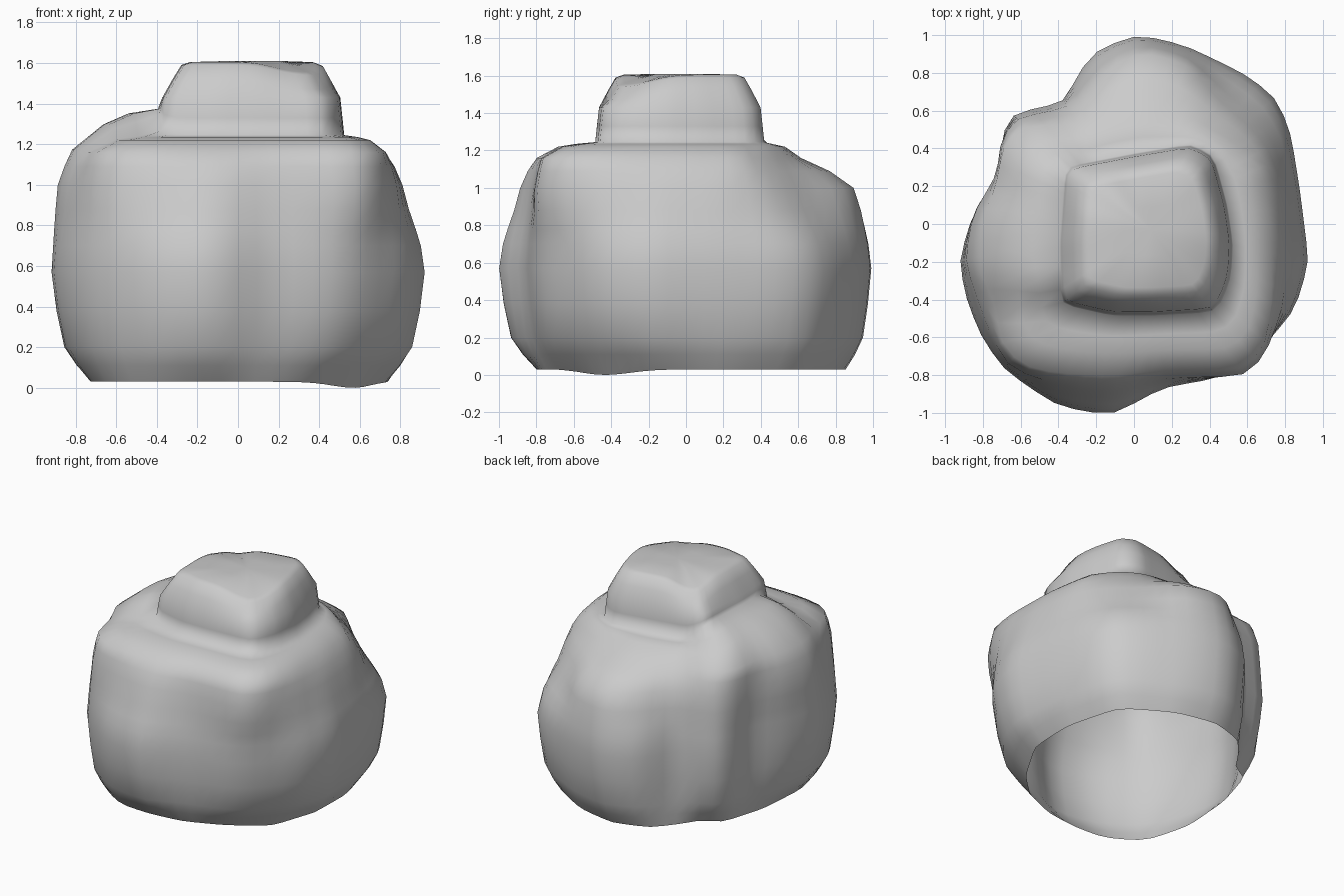
import bpy, bmesh, math
from mathutils import Vector

if "Cube" in bpy.data.objects:
    bpy.data.objects.remove(bpy.data.objects["Cube"])

SIDES = 60

# Cross-section outlines (x, y), counter-clockwise
BASE = [(.73, -.15), (.74, .2), (.63, .6), (.3, .8), (0, .86), (-.25, .78), (-.4, .6),
        (-.46, .49), (-.6, .43), (-.7, .1), (-.73, -.3), (-.64, -.64), (-.4, -.79),
        (-.15, -.8), (.1, -.77), (.35, -.66), (.57, -.44)]
BELLY = [(.92, -.2), (.87, .2), (.82, .5), (.75, .66), (.6, .78), (.27, .94), (.02, 1),
         (-.23, .9), (-.37, .64), (-.64, .58), (-.7, .46), (-.7, .27), (-.85, .05),
         (-.92, -.2), (-.88, -.4), (-.8, -.6), (-.68, -.77), (-.4, -.96), (-.12, -1.01),
         (.15, -.86), (.4, -.82), (.53, -.78), (.65, -.68), (.85, -.45)]
UPPER = [(.82, -.15), (.79, .2), (.71, .42), (.6, .54), (.48, .64), (.28, .87), (.04, .94),
         (-.14, .85), (-.3, .66), (-.4, .61), (-.62, .57), (-.71, .45), (-.72, .27),
         (-.86, .05), (-.9, -.2), (-.84, -.38), (-.77, -.57), (-.66, -.77), (-.35, -.87),
         (-.1, -.9), (.15, -.82), (.4, -.81), (.58, -.81), (.69, -.71), (.79, -.45)]
SHELF = [(.72, 0), (.67, .3), (.49, .46), (.3, .57), (.05, .62), (-.15, .58), (-.32, .52),
         (-.6, .52), (-.69, .42), (-.73, .2), (-.81, 0), (-.82, -.25), (-.74, -.4),
         (-.7, -.63), (-.6, -.75), (-.4, -.79), (-.1, -.8), (.2, -.77), (.57, -.77),
         (.69, -.67), (.73, -.4)]
BLOCK = [(.49, .1), (.42, .36), (.3, .42), (0, .37), (-.36, .3), (-.39, -.1),
         (-.38, -.42), (-.12, -.48), (.1, -.48), (.44, -.46), (.51, -.28), (.52, -.1)]


def radius(poly, angle):
    """Distance from the axis to the outline in one direction."""
    d = Vector((math.cos(angle), math.sin(angle)))
    best = 0
    for a, b in zip(poly, poly[1:] + poly[:1]):
        a, e = Vector(a), Vector(b) - Vector(a)
        den = d.x * e.y - d.y * e.x
        if abs(den) < 1e-9:
            continue
        t = (a.x * e.y - a.y * e.x) / den
        s = (a.x * d.y - a.y * d.x) / den
        if t > 0 and -1e-6 <= s <= 1 + 1e-6:
            best = max(best, t)
    return best


def section(poly):
    """Evenly spaced, slightly rounded radii of an outline."""
    r = [radius(poly, 2 * math.pi * i / SIDES) for i in range(SIDES)]
    return [.15 * r[i - 1] + .7 * r[i] + .15 * r[(i + 1) % SIDES] for i in range(SIDES)]


def step(a, b, v):
    t = min(1, max(0, (v - a) / (b - a)))
    return t * t * (3 - 2 * t)


base, belly, upper, shelf, block = map(section, (BASE, BELLY, UPPER, SHELF, BLOCK))

# height, two outlines, blend, scale about the block axis, strength of the raised left ledge
LEVELS = [(.02, base, belly, 0, 1, 0), (.11, base, belly, .38, 1, 0),
          (.2, base, belly, .7, 1, 0), (.38, base, belly, .9, 1, 0),
          (.57, belly, upper, 0, 1.005, 0), (.7, belly, upper, .15, 1, 0),
          (.78, belly, upper, .4, 1, 0),
          (.88, belly, upper, .75, 1, 0), (1.0, upper, shelf, .08, 1, 0),
          (1.09, upper, shelf, .5, 1, 0), (1.16, upper, shelf, 1, 1, .1),
          (1.22, shelf, block, .36, 1, .6), (1.235, shelf, block, .65, 1, .9),
          (1.245, shelf, block, 1, 1.01, 1), (1.33, shelf, block, 1, .99, .55),
          (1.43, shelf, block, 1, .965, 0), (1.52, shelf, block, 1, .86, 0),
          (1.59, shelf, block, 1, .77, 0), (1.605, shelf, block, 1, .68, 0),
          (1.61, shelf, block, 1, .3, 0)]
AXIS = Vector((.09, -.03))

# Boulder body, shelf and top block lofted as one skin, open underneath
bm = bmesh.new()
rings = []
for z, first, second, mix, scale, ledge in LEVELS:
    ring = []
    for i in range(SIDES):
        a = 2 * math.pi * i / SIDES
        r = first[i] * (1 - mix) + second[i] * mix
        p = Vector((r * math.cos(a), r * math.sin(a)))
        p = AXIS + (p - AXIS) * scale
        lift = .13 * ledge * step(-.2, -.4, p.x) * step(-.46, -.3, p.y) * step(.5, .25, p.y)
        # the rim dips to the ground at the front right
        if z < .05:
            lift += .01 - .03 * max(0, math.cos(a + .65)) ** 20
        # two opposite corners of the block top sit lower
        if z > 1.5:
            lift -= .05 * step(.3, .7, scale) * abs(math.cos(a + math.pi / 4)) ** 10
        ring.append(bm.verts.new((p.x, p.y, z + lift)))
    rings.append(ring)
for low, high in zip(rings, rings[1:]):
    for i in range(SIDES):
        j = (i + 1) % SIDES
        bm.faces.new((low[i], low[j], high[j], high[i]))
# Flat top
tip = bm.verts.new((AXIS.x, AXIS.y, 1.61))
for i in range(SIDES):
    bm.faces.new((rings[-1][i], rings[-1][(i + 1) % SIDES], tip))

mesh = bpy.data.meshes.new("boulder")
bm.to_mesh(mesh)
bm.free()
boulder = bpy.data.objects.new("boulder", mesh)
bpy.context.collection.objects.link(boulder)
bpy.context.view_layer.objects.active = boulder
boulder.select_set(True)
bpy.ops.object.shade_smooth_by_angle(angle=math.radians(100))
